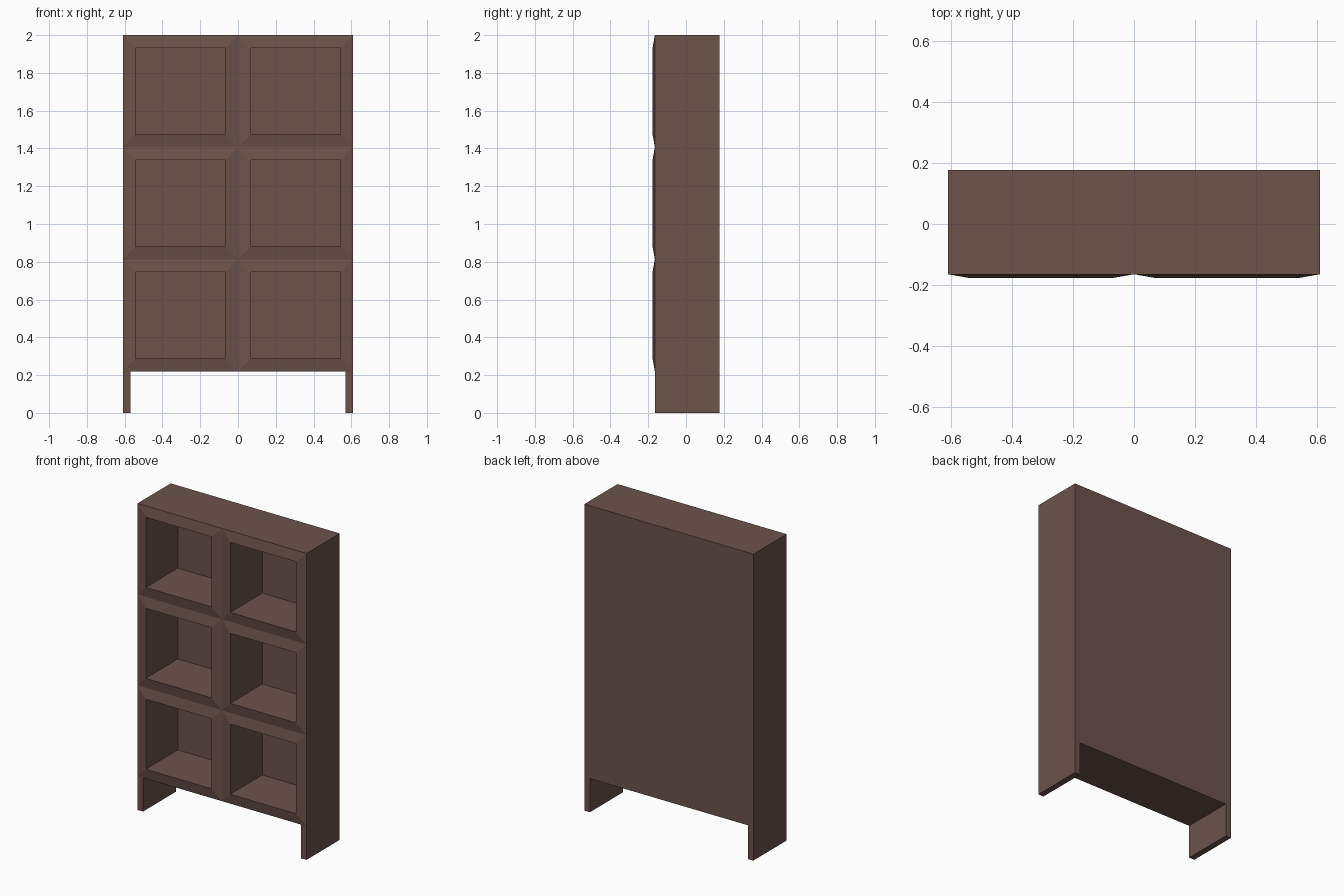
import bpy, bmesh
from mathutils import Matrix, Vector

if "Cube" in bpy.data.objects:
    bpy.data.objects.remove(bpy.data.objects["Cube"])

W, FRONT, BACK = 0.61, -0.165, 0.177     # half width, front and back planes
LEG_H, TOP, LEG_W = 0.22, 2.0, 0.04
FRAME, BULGE, RECESS = 0.068, 0.012, 0.33

brown = bpy.data.materials.new("brown_wood")
brown.diffuse_color = (0.15, 0.086, 0.071, 1)
brown.use_nodes = True
brown.node_tree.nodes["Principled BSDF"].inputs["Base Color"].default_value = brown.diffuse_color


def finish(name, bm):
    bmesh.ops.recalc_face_normals(bm, faces=bm.faces[:])
    mesh = bpy.data.meshes.new(name)
    bm.to_mesh(mesh)
    bm.free()
    mesh.materials.append(brown)
    obj = bpy.data.objects.new(name, mesh)
    bpy.context.collection.objects.link(obj)
    return obj


# Shelf body: a 2 x 3 grid of cells on the front
bm = bmesh.new()
place = (Matrix.Translation((0, FRONT, (LEG_H + TOP) / 2))
         @ Matrix.Rotation(1.5707963268, 4, 'X')
         @ Matrix.Diagonal((W, (TOP - LEG_H) / 2, 1, 1)))
bmesh.ops.create_grid(bm, x_segments=2, y_segments=3, size=1, matrix=place)
bm.normal_update()
cells = bm.faces[:]

# Sides and back
border = [e for e in bm.edges if e.is_boundary]
ext = bmesh.ops.extrude_edge_only(bm, edges=border)["geom"]
for v in ext:
    if isinstance(v, bmesh.types.BMVert):
        v.co.y = BACK
bmesh.ops.holes_fill(bm, edges=[e for e in bm.edges if e.is_boundary], sides=0)
bmesh.ops.recalc_face_normals(bm, faces=bm.faces[:])

# Sloping frames round each opening, then the deep compartments
bmesh.ops.inset_individual(bm, faces=cells, thickness=FRAME, use_even_offset=True)
for f in cells:
    for v in f.verts:
        v.co.y = FRONT - BULGE
new = bmesh.ops.extrude_discrete_faces(bm, faces=cells)["faces"]
for f in new:
    bmesh.ops.translate(bm, verts=f.verts[:], vec=Vector((0, RECESS, 0)))
finish("shelf_body", bm)

# Panel legs continuing the two sides to the ground
for side, name in ((-1, "left_leg"), (1, "right_leg")):
    bm = bmesh.new()
    m = (Matrix.Translation((side * (W - LEG_W / 2), (FRONT + BACK) / 2, LEG_H / 2))
         @ Matrix.Diagonal((LEG_W, BACK - FRONT, LEG_H, 1)))
    bmesh.ops.create_cube(bm, size=1, matrix=m)
    finish(name, bm)
